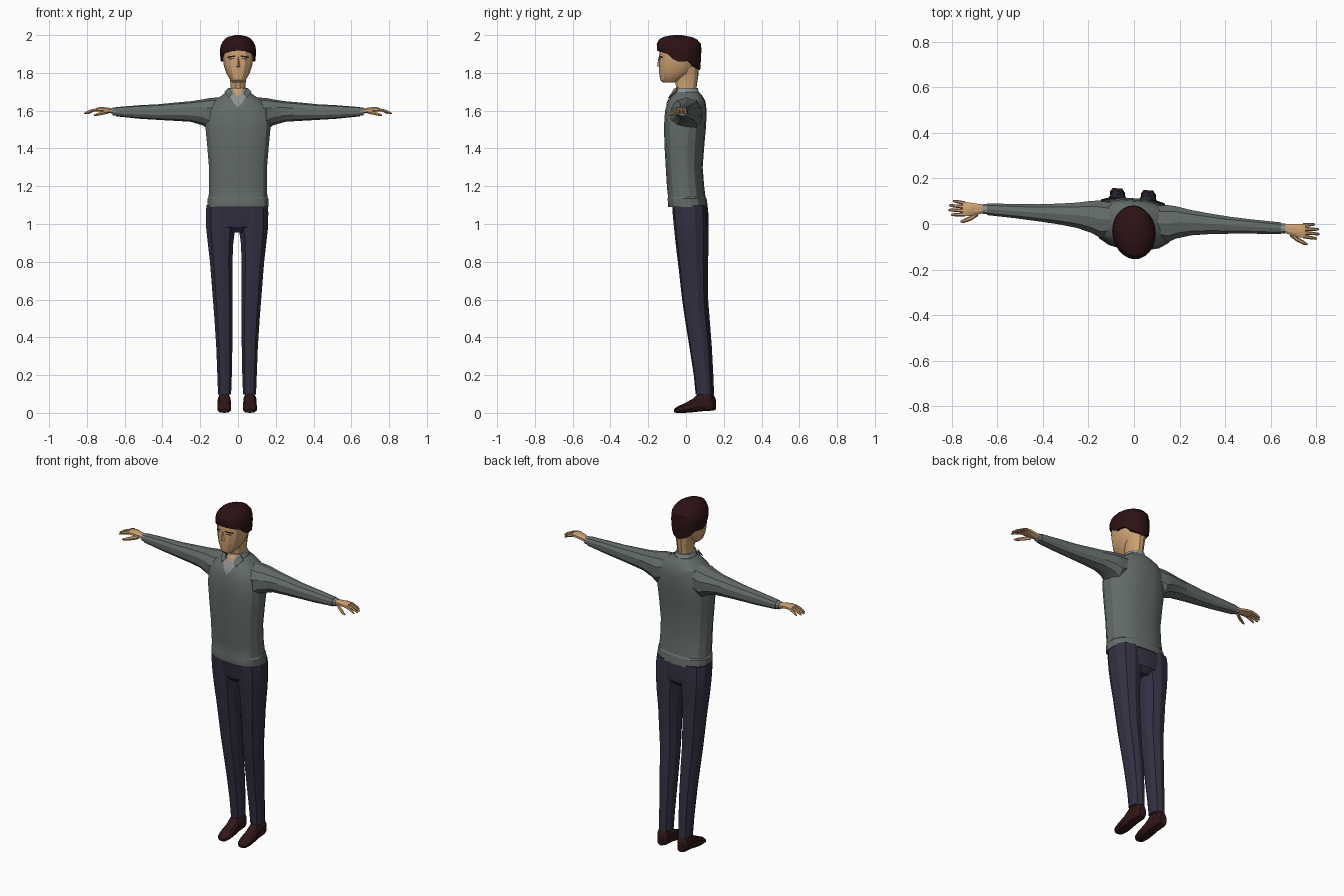
import bpy, bmesh, math
from mathutils import Vector
from mathutils.bvhtree import BVHTree

if "Cube" in bpy.data.objects:
    bpy.data.objects.remove(bpy.data.objects["Cube"])

TWIST = 0.065  # slight turn of the whole body about z


def material(name, rgb):
    m = bpy.data.materials.new(name)
    m.diffuse_color = (*rgb, 1)
    m.use_nodes = True
    m.node_tree.nodes["Principled BSDF"].inputs["Base Color"].default_value = m.diffuse_color
    return m


SWEATER = material("grey_green_knit", (0.125, 0.15, 0.142))
SHIRT = material("light_grey_cloth", (0.27, 0.28, 0.29))
SKIN = material("skin", (0.62, 0.36, 0.17))
HAIR = material("dark_brown_hair", (0.026, 0.006, 0.007))
TROUSERS = material("navy_cloth", (0.032, 0.030, 0.055))
SHOE = material("dark_red_leather", (0.030, 0.008, 0.009))
DARK = material("black_lash", (0.012, 0.008, 0.008))


def finish(name, bm, mat, smooth=0):
    """Turn a bmesh into a named object with the body twist applied."""
    for v in bm.verts:
        v.co.y -= TWIST * v.co.x
    bm.normal_update()
    me = bpy.data.meshes.new(name)
    bm.to_mesh(me)
    bm.free()
    me.materials.append(mat)
    ob = bpy.data.objects.new(name, me)
    bpy.context.collection.objects.link(ob)
    if smooth:
        bpy.ops.object.select_all(action='DESELECT')
        ob.select_set(True)
        bpy.context.view_layer.objects.active = ob
        bpy.ops.object.shade_smooth_by_angle(angle=math.radians(smooth))
    return ob


def skin_rings(bm, rings, cap=True):
    rows = [[bm.verts.new(p) for p in ring] for ring in rings]
    n = len(rows[0])
    for a, b in zip(rows, rows[1:]):
        for i in range(n):
            bm.faces.new((a[i], a[(i + 1) % n], b[(i + 1) % n], b[i]))
    if cap:
        bm.faces.new(rows[0])
        bm.faces.new(rows[-1])
    bmesh.ops.recalc_face_normals(bm, faces=bm.faces[:])


def spow(v, e):
    return math.copysign(abs(v) ** e, v)


def loft(name, rows, mat, axis='z', n=12, e=0.85, side=1, smooth=24):
    """Rows are (position, lo_a, hi_a, lo_b, hi_b) of rounded sections along an axis."""
    rings = []
    for t, a0, a1, b0, b1 in rows:
        ring = []
        for i in range(n):
            k = math.tau * (i + 0.5) / n
            a = (a0 + a1) / 2 + (a1 - a0) / 2 * spow(math.cos(k), e)
            b = (b0 + b1) / 2 + (b1 - b0) / 2 * spow(math.sin(k), e)
            p = {'z': (a, b, t), 'x': (t, a, b), 'y': (a, t, b)}[axis]
            ring.append((p[0] * side, p[1], p[2]))
        rings.append(ring)
    bm = bmesh.new()
    skin_rings(bm, rings)
    return finish(name, bm, mat, smooth)


def tube(bm, pts, radii, n=6):
    """Tapered finger along a path running mostly in x."""
    skin_rings(bm, [[(p[0], p[1] + r * math.cos(math.tau * i / n),
                      p[2] + r * math.sin(math.tau * i / n)) for i in range(n)]
                    for p, r in zip(pts, radii)])


def plate(name, left, right, target, mat, lift=0.004):
    """Thin strip between two x,z outlines, laid on the front of a part."""
    me = target.data
    tree = BVHTree.FromPolygons([v.co for v in me.vertices], [p.vertices for p in me.polygons])
    bm = bmesh.new()
    cols = 6
    grid = []
    for (xa, za), (xb, zb) in zip(left, right):
        row = []
        for i in range(cols + 1):
            f = i / cols
            x, z = xa + (xb - xa) * f, za + (zb - za) * f
            hit = tree.ray_cast(Vector((x, -1, z)), Vector((0, 1, 0)))[0]
            y = (hit.y if hit else -0.06) - lift
            row.append(bm.verts.new((x, y + TWIST * x, z)))
        grid.append(row)
    for a, b in zip(grid, grid[1:]):
        for i in range(cols):
            bm.faces.new((a[i], a[i + 1], b[i + 1], b[i]))
    return finish(name, bm, mat)


def sym(rows):
    return [(z, -w, w, y0, y1) for z, w, y0, y1 in rows]


# Sweater body with hem band
torso = loft("sweater_body", sym([
    (1.09, .164, -.093, .114), (1.135, .163, -.096, .108), (1.142, .158, -.094, .102),
    (1.2, .155, -.100, .095), (1.3, .156, -.106, .087), (1.42, .166, -.113, .096),
    (1.52, .176, -.115, .105), (1.60, .168, -.110, .108), (1.65, .135, -.094, .102),
    (1.68, .088, -.074, .086), (1.70, .06, -.06, .068)]), SWEATER, n=16, e=0.8)

# Shirt collar, neck and open neckline
collar = loft("shirt_collar", sym([
    (1.675, .068, -.074, .074), (1.70, .058, -.066, .067), (1.72, .052, -.056, .062)]),
    SHIRT, n=14, e=1)
loft("neck", sym([(1.67, .045, -.055, .055), (1.73, .041, -.054, .058),
                  (1.78, .045, -.065, .066), (1.84, .06, -.07, .07)]), SKIN, n=12, e=1)
zs = [1.70, 1.68, 1.66, 1.64, 1.62]
ws = [.048, .044, .034, .022, .003]
plate("shirt_front", [(-w, z) for w, z in zip(ws, zs)],
      [(w, z) for w, z in zip(ws, zs)], torso, SHIRT, 0.006)
plate("open_throat", [(-.036, 1.718), (-.022, 1.70), (-.002, 1.677)],
      [(.036, 1.718), (.022, 1.70), (.002, 1.677)], collar, SKIN, 0.008)
for s in (-1, 1):  # folded collar points either side of the throat
    bm = bmesh.new()
    skin_rings(bm, [[(s * x, y + d, z) for x, y, z in (
        (.05, -.045, 1.722), (.072, -.05, 1.70), (.05, -.092, 1.668), (.028, -.078, 1.69))]
        for d in (0, .008)])
    finish("collar_point", bm, SWEATER)

# Head: jaw, cheeks and skull
head = loft("head", sym([
    (1.748, .026, -.122, -.05), (1.762, .042, -.136, -.02), (1.80, .064, -.142, .035),
    (1.84, .077, -.143, .06), (1.88, .083, -.143, .07), (1.93, .085, -.138, .07),
    (1.965, .065, -.11, .05)]), SKIN, n=14, e=0.9)
bm = bmesh.new()  # nose wedge
skin_rings(bm, [[(-.006, -.138, 1.885), (.006, -.138, 1.885), (0, -.145, 1.885)],
                [(-.013, -.138, 1.83), (.013, -.138, 1.83), (0, -.153, 1.836)]])
finish("nose", bm, SKIN)
for s in (-1, 1):
    plate("brow", [(s * .014, 1.893), (s * .014, 1.886)],
          [(s * .056, 1.887), (s * .058, 1.878)], head, DARK)
    plate("eye", [(s * .020, 1.878), (s * .020, 1.874)],
          [(s * .048, 1.876), (s * .048, 1.870)], head, DARK)

# Hair cap: lower edge follows fringe, temples, sideburns and nape
PROFILE = [(1.80, .080, -.03, .104), (1.87, .093, -.035, .114), (1.92, .096, -.036, .118),
           (1.955, .090, -.038, .117), (1.98, .070, -.042, .098), (1.993, .048, -.045, .068),
           (2.0, .016, -.045, .022)]
EDGE = [(0, 1.92), (35, 1.912), (62, 1.90), (80, 1.865), (98, 1.855), (115, 1.87), (140, 1.83), (180, 1.815)]


def lerp_table(table, t):
    for a, b in zip(table, table[1:]):
        if t <= b[0]:
            f = (t - a[0]) / (b[0] - a[0])
            return [p + (q - p) * f for p, q in zip(a[1:], b[1:])]
    return table[-1][1:]


def hair_ring(f, scale=1.0, n=24):
    ring = []
    for i in range(n):
        k = math.tau * i / n
        deg = math.degrees(k if k <= math.pi else math.tau - k)
        low = lerp_table(EDGE, deg)[0]
        z = low + (2.0 - low) * f
        rx, cy, ry = lerp_table(PROFILE, z)
        ring.append((rx * scale * math.sin(k), cy - ry * scale * math.cos(k), z))
    return ring


bm = bmesh.new()
skin_rings(bm, [hair_ring(0, .72)] + [hair_ring(f) for f in (0, .2, .4, .6, .75, .87, .94, 1)], cap=False)
bm.faces.new([v for v in bm.verts][-24:])
bmesh.ops.recalc_face_normals(bm, faces=bm.faces[:])
finish("hair", bm, HAIR, 24)

# Hips
loft("trouser_hips", [(z, -w - .004, w - .004, y0, y1) for z, w, y0, y1 in [
    (.955, .05, -.03, .085), (.985, .13, -.055, .11), (1.04, .165, -.064, .113),
    (1.10, .162, -.07, .108)]], TROUSERS, n=14, e=0.8)

for s, label in ((-1, "left"), (1, "right")):
    # Sleeve, blending into the shoulder
    loft(label + "_sleeve", [
        (.07, -.06, .085, 1.53, 1.672), (.15, -.073, .096, 1.497, 1.667),
        (.185, -.055, .093, 1.522, 1.660), (.25, -.036, .080, 1.541, 1.650),
        (.33, -.025, .070, 1.546, 1.643), (.42, -.017, .061, 1.551, 1.634),
        (.52, -.010, .055, 1.557, 1.629), (.645, -.004, .050, 1.570, 1.619)],
        SWEATER, 'x', 10, side=s)
    loft(label + "_cuff", [(.63, .0, .047, 1.574, 1.616), (.664, .001, .046, 1.575, 1.616)],
         SHIRT, 'x', 10, side=s)
    # Hand with four fingers and thumb
    loft(label + "_palm", [(.655, .005, .043, 1.582, 1.611), (.69, -.006, .046, 1.588, 1.617),
                           (.725, -.014, .050, 1.594, 1.621), (.752, -.014, .050, 1.596, 1.615)],
         SKIN, 'x', 8, side=s)
    bm = bmesh.new()
    for i, length in enumerate((.062, .073, .069, .052)):
        y = -.006 + i * .0165
        dy = (i - 1.5) * .004
        tube(bm, [(s * (.742 + length * f), y + dy * f, 1.607 - .022 * f ** 1.5)
                  for f in (0, .5, .9, 1)], (.0085, .0078, .006, .003))
    tube(bm, [(s * .685, .002, 1.595), (s * .715, -.020, 1.588),
              (s * .745, -.034, 1.580), (s * .762, -.040, 1.576)], (.012, .011, .009, .004))
    finish(label + "_fingers", bm, SKIN, 40)

    # Trouser leg
    off = -.005 * s
    loft(label + "_trouser_leg", [(z, a + off, b + off, y0, y1) for z, a, b, y0, y1 in [
        (.098, .030, .102, .055, .144), (.2, .026, .106, .045, .140), (.35, .023, .112, .022, .132),
        (.5, .021, .122, -.002, .120), (.6, .021, .130, -.016, .112), (.8, .022, .146, -.038, .111),
        (.9, .017, .158, -.050, .114), (.98, .006, .167, -.058, .114),
        (1.06, .002, .169, -.066, .112), (1.10, .002, .165, -.068, .108)]],
        TROUSERS, n=10, e=0.85, side=s)
    # Shoe, running from toe to heel
    loft(label + "_shoe", [(y, .068 + off - w, .068 + off + w, z0, z1) for y, w, z0, z1 in [
        (-.058, .018, .003, .020), (-.045, .031, .0, .032), (-.01, .038, .0, .048),
        (.04, .037, .004, .074), (.07, .035, .008, .104), (.135, .034, .012, .108),
        (.152, .022, .016, .075)]], SHOE, 'y', 10, e=0.75, side=s)
